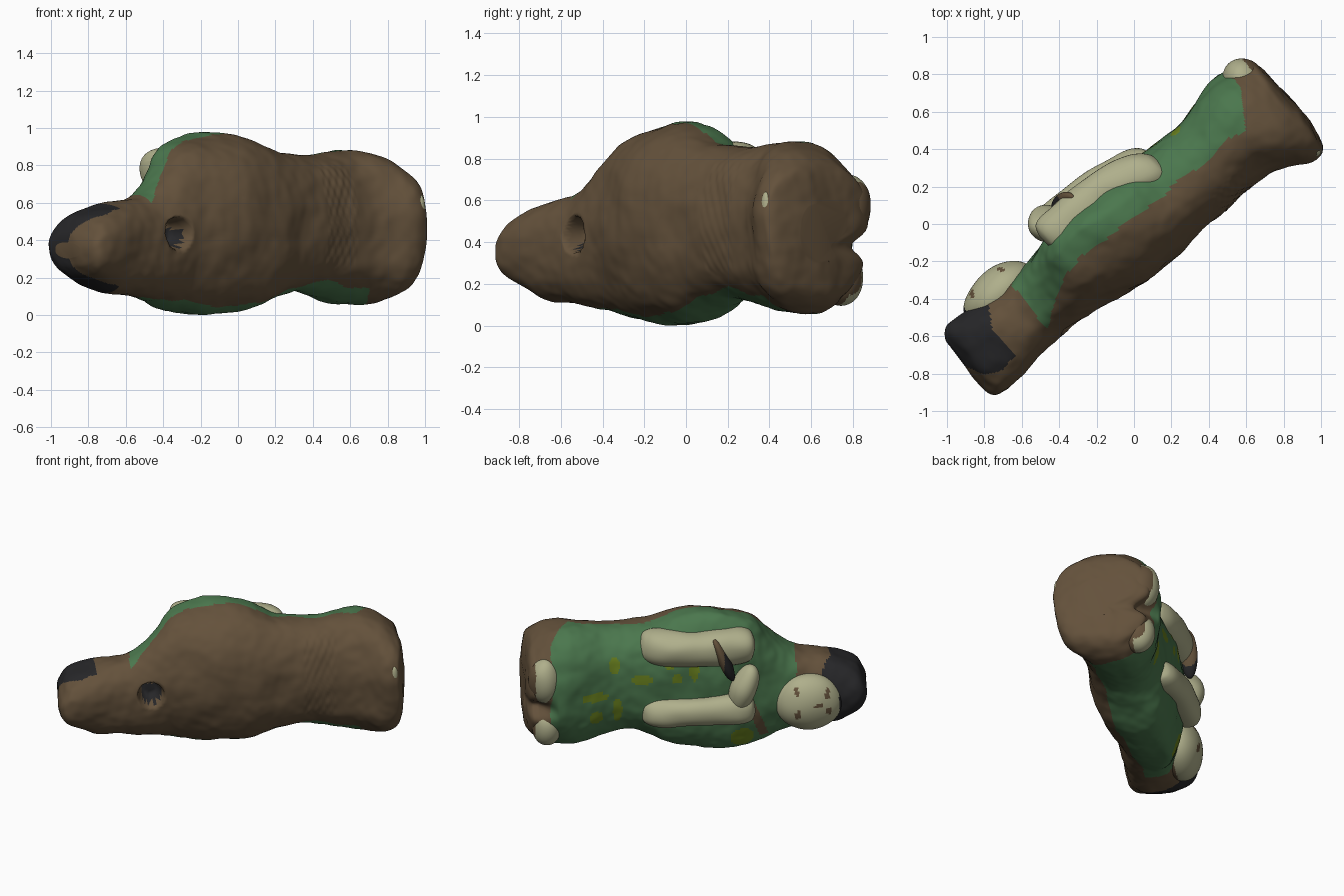
import bpy, bmesh, math
from mathutils import Matrix, Vector, noise

if "Cube" in bpy.data.objects:
    bpy.data.objects.remove(bpy.data.objects["Cube"])

# The carving lies on its side: local x runs head to feet, local y is the figure's front
TURN = Matrix.Rotation(math.radians(40), 4, 'Z')

COLOURS = {
    "brown_wood": (0.127, 0.083, 0.044), "green_robe": (0.07, 0.185, 0.075),
    "cream_skin": (0.43, 0.43, 0.26), "black_hair": (0.02, 0.02, 0.022),
    "olive_spots": (0.15, 0.23, 0.014),
}
BROWN, GREEN, CREAM, BLACK, OLIVE = range(5)
MATS = []
for name, rgb in COLOURS.items():
    m = bpy.data.materials.new(name)
    m.use_nodes = True
    m.diffuse_color = (*rgb, 1)
    m.node_tree.nodes["Principled BSDF"].inputs["Base Color"].default_value = (*rgb, 1)
    m.node_tree.nodes["Principled BSDF"].inputs["Roughness"].default_value = 0.8
    MATS.append(m)


def finish(name, bm, rule):
    """Colour the faces by a rule on their local centre, smooth, turn and link."""
    bmesh.ops.recalc_face_normals(bm, faces=bm.faces)
    for f in bm.faces:
        f.smooth = True
        f.material_index = rule(f.calc_center_median()) if callable(rule) else rule
    bm.transform(TURN)
    me = bpy.data.meshes.new(name)
    bm.to_mesh(me)
    bm.free()
    for m in MATS:
        me.materials.append(m)
    ob = bpy.data.objects.new(name, me)
    bpy.context.collection.objects.link(ob)
    return ob


def spline(rows, s):
    """Smooth curve through rows of numbers, s counted in rows."""
    i = min(int(s), len(rows) - 2)
    f = s - i
    a, b, c, d = (rows[max(0, min(len(rows) - 1, k))] for k in (i - 1, i, i + 1, i + 2))
    return [q + 0.5 * f * (r - p + f * (2 * p - 5 * q + 4 * r - w + f * (3 * (q - r) + w - p)))
            for p, q, r, w in zip(a, b, c, d)]


def loft(rows, rings, sides, power):
    """Skin rows of (x, low z, high z, back y, front y, ridge) with rounded-square rings.
    The ridge is how far forward, from 0 to 1, each ring is tallest."""
    bm = bmesh.new()
    loops = []
    for k in range(rings + 1):
        x, z0, z1, y0, y1, ridge = spline(rows, k * (len(rows) - 1) / rings)
        ym = y0 + (y1 - y0) * ridge
        ring = []
        for j in range(sides):
            a = 2 * math.pi * j / sides
            cy, cz = (math.copysign(abs(v) ** (2 / power), v) for v in (math.cos(a), math.sin(a)))
            ring.append(bm.verts.new((x, ym + cy * (y1 - ym if cy > 0 else ym - y0),
                                      (z0 + z1) / 2 + cz * (z1 - z0) / 2)))
        loops.append(ring)
    for r, q in zip(loops, loops[1:]):
        for j in range(sides):
            bm.faces.new((r[j - 1], r[j], q[j], q[j - 1]))
    for r in (loops[0], loops[-1]):
        bm.faces.new(r)
    return bm


def roughen(bm, amount, scale):
    for v in bm.verts:
        v.co += noise.noise_vector(v.co * scale) * amount


def blob(name, centre, radii, rule, tilt=0, rough=0.008):
    bm = bmesh.new()
    bmesh.ops.create_uvsphere(bm, u_segments=64, v_segments=48, radius=1)
    bm.transform(Matrix.Translation(centre) @ Matrix.Rotation(tilt, 4, 'Y')
                 @ Matrix.Diagonal((*radii, 1)))
    roughen(bm, rough, 6)
    return finish(name, bm, rule)


def near(p, spots):
    return any(((p.x - x) / rx) ** 2 + ((p.z - z) / rz) ** 2 < 1 for x, z, rx, rz in spots)


# Main body: hair, robe and the plain wooden back
BODY = [
    (-1.18, .31, .39, -.1, .12, .5), (-1.163, .25, .45, -.2, .18, .5),
    (-1.1, .185, .53, -.24, .23, .5), (-.95, .12, .59, -.23, .22, .5),
    (-.75, .1, .62, -.21, .2, .5), (-.6, .075, .71, -.205, .2, .55),
    (-.45, .03, .88, -.215, .24, .7), (-.3, .01, .95, -.25, .28, .74),
    (-.1, .0, .97, -.28, .29, .7), (.1, .03, .935, -.275, .28, .64),
    (.25, .09, .87, -.26, .27, .56), (.4, .13, .85, -.255, .255, .53),
    (.55, .1, .86, -.25, .26, .53), (.72, .065, .87, -.255, .3, .53),
    (.82, .055, .87, -.29, .325, .5), (.92, .06, .85, -.345, .31, .5),
    (1.0, .1, .8, -.355, .29, .5), (1.045, .16, .74, -.32, .26, .5), (1.07, .3, .6, -.18, .12, .5),
]
SPOTS = [(.31, .56, .07, .035), (.49, .66, .035, .055), (.62, .45, .09, .03), (.47, .34, .03, .09),
         (.13, .68, .035, .045), (-.03, .63, .03, .075), (.08, .57, .035, .035),
         (.61, .3, .045, .045), (-.35, .11, .08, .07)]
HOLE = Vector((-.587, 0, .435))
HOLE_R = .088


def body_colour(p):
    if p.y < 0 and math.hypot(p.x - HOLE.x, p.z - HOLE.z) < HOLE_R * .85:
        return BLACK if p.z < .46 and p.x > HOLE.x - .05 else BROWN
    wobble = .025 * noise.noise(p * 7)
    hair_edge = -.14 + .16 * max(0, 1 - ((p.z - .35) / .19) ** 2)
    if p.x < -.94 + .5 * max(0, p.y - .05) + wobble and p.y > hair_edge + wobble:
        return BLACK
    if p.x < -.71 + wobble or p.x > .9 + wobble:
        return BROWN
    # the robe wraps further round on the underside
    if p.z < .4:
        edge = -.1 - .1 * max(-.5, min(.5, p.x))
    else:
        edge = .035 - .65 * max(0, -.46 - p.x) - .06 * max(0, min(.4, p.x))
    if p.x > .78:
        edge += (p.x - .78) * 1.4
    if p.y < edge + wobble:
        return BROWN
    if p.y > .1 and abs(p.x + .395 - .37 * (p.z - .38)) < .03 and .1 < p.z < .42:
        return BROWN
    return OLIVE if p.y > .08 and near(p, SPOTS) else GREEN


bm = loft(BODY, 270, 160, 2.4)
roughen(bm, .016, 5)
roughen(bm, .004, 16)
for v in bm.verts:
    # round hole bored in the back
    d = math.hypot(v.co.x - HOLE.x, v.co.z - HOLE.z)
    if v.co.y < 0 and d < HOLE_R:
        v.co.y += .15 * min(1, (HOLE_R - d) / .03)
    # small patch of chisel marks across the back
    if v.co.y < -.1 and .42 < v.co.x < .62 and .25 < v.co.z < .8:
        v.co.y += .003 * math.sin(v.co.x * 130) * math.sin(v.co.z * 60)
    # groove between the feet
    if v.co.y > 0 and v.co.x > .86:
        v.co.y -= .1 * math.exp(-((v.co.z - .38) / .05) ** 2) * min(1, (v.co.x - .86) * 8)
bmesh.ops.translate(bm, verts=bm.verts, vec=(0, 0, -min(v.co.z for v in bm.verts)))
finish("carved_body", bm, body_colour)

# Face with eyes, nose and mouth
FEATURES = [(-.905, .42, .016, .032), (-.915, .3, .016, .032), (-.845, .35, .032, .012),
            (-.71, .29, .015, .04), (-.7, .44, .015, .025)]


def face_colour(p):
    if p.y < .145:
        return BLACK if p.x < -.88 else BROWN
    if p.x < -.985:
        return BLACK
    return BROWN if p.y > .19 and near(p, FEATURES) else CREAM


blob("face", (-.79, .175, .325), (.22, .14, .195), face_colour, rough=.005)


# Arms lying along the chest with broad sleeves, sinking into the robe towards the ends
def arm(name, z, y, r, lean):
    span = [(.32, .25), (.29, .75), (.2, 1), (0, .95), (-.2, 1), (-.33, 1), (-.4, .8), (-.425, .35)]
    rows = []
    for x, k in span:
        yc, zc = y - .25 * max(0, x), z + lean * x
        rows.append((x, zc - r * k, zc + r * k, yc - r * k, yc + r * k, .5))
    b = loft(rows, 60, 40, 2.2)
    roughen(b, .012, 6)
    finish(name, b, CREAM)


arm("upper_arm_sleeve", .765, .235, .12, -.03)
arm("lower_arm_sleeve", .33, .285, .1, -.06)
blob("joined_hands", (-.355, .3, .5), (.085, .1, .17), CREAM, tilt=-.35)

# Dark staff held between the sleeves
blob("staff", (-.22, .32, .715), (.04, .06, .16), lambda p: BLACK if p.x < -.22 else BROWN, tilt=.4)


# Feet poking out below the robe, with bare wooden soles
def foot_colour(p):
    return BROWN if p.y < .17 or p.x > 1.01 else CREAM


blob("upper_foot", (.945, .22, .565), (.11, .115, .155), foot_colour)
blob("lower_foot", (.93, .19, .225), (.095, .115, .13), foot_colour)

# Bare patch on the rim of the base
blob("pale_patch", (.995, -.335, .575), (.025, .02, .065), CREAM, rough=0)
